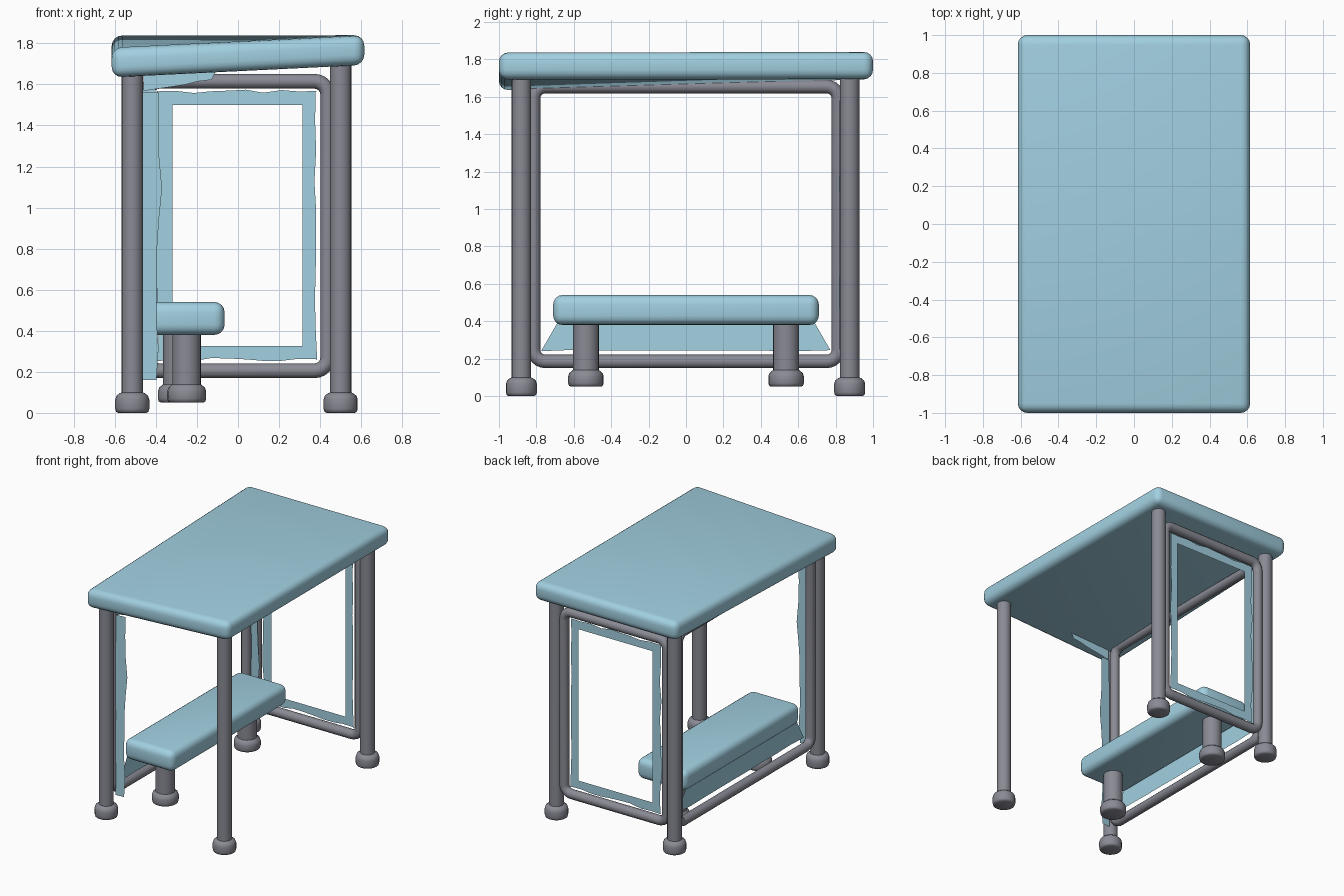
import bpy, bmesh, math, random
from mathutils import Vector

if "Cube" in bpy.data.objects:
    bpy.data.objects.remove(bpy.data.objects["Cube"])

random.seed(4)


def material(name, rgb):
    m = bpy.data.materials.new(name)
    m.diffuse_color = (*rgb, 1)
    m.use_nodes = True
    m.node_tree.nodes["Principled BSDF"].inputs["Base Color"].default_value = m.diffuse_color
    return m


TEAL = material("pale teal", (0.36, 0.63, 0.75))
GREY = material("steel grey", (0.25, 0.255, 0.295))


def finish(name, bm, mat, smooth=True):
    bmesh.ops.recalc_face_normals(bm, faces=bm.faces)
    mesh = bpy.data.meshes.new(name)
    bm.to_mesh(mesh)
    bm.free()
    mesh.materials.append(mat)
    ob = bpy.data.objects.new(name, mesh)
    bpy.context.collection.objects.link(ob)
    if smooth:
        bpy.ops.object.select_all(action='DESELECT')
        bpy.context.view_layer.objects.active = ob
        ob.select_set(True)
        bpy.ops.object.shade_smooth_by_angle(angle=math.radians(50))
    return ob


def slab(name, size, centre, radius, drop=None):
    """Rounded slab; drop(x, y) lowers its corners."""
    bm = bmesh.new()
    bmesh.ops.create_cube(bm, size=1)
    for v in bm.verts:
        v.co = Vector(a * b for a, b in zip(v.co, size))
    bmesh.ops.bevel(bm, geom=bm.edges[:], offset=radius, segments=4,
                    profile=0.5, affect='EDGES')
    if drop:
        for v in bm.verts:
            v.co.z -= drop(v.co.x / size[0] + 0.5, v.co.y / size[1] + 0.5)
    ob = finish(name, bm, TEAL)
    ob.location = centre
    return ob


def turned(name, profile, x, y, sides=20):
    """Closed solid of revolution from (radius, height) points."""
    bm = bmesh.new()
    rings = [[bm.verts.new((x + r * math.cos(a), y + r * math.sin(a), z))
              for a in (2 * math.pi * i / sides for i in range(sides))]
             for r, z in profile]
    for lo, hi in zip(rings, rings[1:]):
        for i in range(sides):
            j = (i + 1) % sides
            bm.faces.new((lo[i], lo[j], hi[j], hi[i]))
    bm.faces.new(rings[0])
    bm.faces.new(rings[-1])
    return finish(name, bm, GREY)


def leg(name, x, y, r, foot_r, z0, z1, foot_h):
    turned(name, [(foot_r - 0.015, z0), (foot_r - 0.004, z0 + 0.006),
                  (foot_r, z0 + 0.02), (foot_r, z0 + foot_h - 0.03),
                  (foot_r - 0.006, z0 + foot_h - 0.012),
                  (foot_r - 0.02, z0 + foot_h),
                  (r, z0 + foot_h + 0.004), (r, z1)], x, y)


def tube_frame(name, place, half, z0, z1, r=0.036, corner=0.065, sides=12):
    """Rounded rectangular tube loop; place(u, w, n) maps into the world."""
    path = []
    for k, (su, top) in enumerate(((1, 1), (-1, 1), (-1, 0), (1, 0))):
        cu = su * (half - corner)
        cz = z1 - corner if top else z0 + corner
        for i in range(7):
            path.append((cu, cz, math.pi / 2 * (k + i / 6)))
    bm = bmesh.new()
    rings = []
    for cu, cz, a in path:
        ring = []
        for i in range(sides):
            b = 2 * math.pi * i / sides
            d = corner + r * math.cos(b)
            ring.append(bm.verts.new(place(cu + d * math.cos(a),
                                           cz + d * math.sin(a), r * math.sin(b))))
        rings.append(ring)
    for p, q in zip(rings, rings[1:] + rings[:1]):
        for i in range(sides):
            j = (i + 1) % sides
            bm.faces.new((p[i], p[j], q[j], q[i]))
    finish(name, bm, GREY)


def strip(name, a0, a1, b0, b1, n=9, jag=0.008, jag_b=0.0):
    """Thin sheet from edge a0-a1 to edge b0-b1; jag values roughen each edge."""
    a0, a1, b0, b1 = map(Vector, (a0, a1, b0, b1))
    bm = bmesh.new()
    rows = []
    for i in range(n + 1):
        p, q = a0.lerp(a1, i / n), b0.lerp(b1, i / n)
        across = (q - p).normalized()
        rows.append((bm.verts.new(p + across * random.uniform(0, jag)),
                     bm.verts.new(q + across * random.uniform(-jag_b, jag_b))))
    for (p, q), (s, t) in zip(rows, rows[1:]):
        bm.faces.new((p, q, t, s))
    finish(name, bm, TEAL, smooth=False)


# Roof, sagging at the front left corner
slab("roof", (1.23, 2.0, 0.145), (0, 0, 1.767), 0.05,
     drop=lambda u, v: 0.062 * (1 - u) * (1 - v))

# Corner posts with round feet
for sx, x in (("left", -0.515), ("right", 0.50)):
    for sy, y in (("front", -0.88), ("back", 0.875)):
        leg(f"{sy}_{sx}_post", x, y, 0.052, 0.083, 0, 1.73, 0.095)

# Tubular frames on the long left side and the back end
tube_frame("long_side_frame", lambda u, w, n: (-0.50 + n, u, w), 0.815, 0.185, 1.655)
tube_frame("end_frame", lambda u, w, n: (u - 0.005, 0.87 + n, w), 0.442, 0.205, 1.615)

# Bench with two footed legs
slab("bench_seat", (0.425, 1.42, 0.16), (-0.2775, 0, 0.46), 0.05)
for name, x, y in (("front", -0.25, -0.535), ("back", -0.295, 0.535)):
    leg(f"bench_{name}_leg", x, y, 0.07, 0.095, 0.05, 0.41, 0.085)


# Remaining pane border in the end frame
def ring_corners(xa, xb, z0, z1, y):
    return [(xa, y, z0), (xb, y, z0), (xb, y, z1), (xa, y, z1)]


outer = ring_corners(-0.40, 0.39, 0.25, 1.575, 0.87)
inner = ring_corners(-0.32, 0.315, 0.325, 1.50, 0.87)
for i, part in enumerate(("bottom", "right", "top", "left")):
    j = (i + 1) % 4
    strip(f"end_pane_{part}", outer[i], outer[j], inner[i], inner[j], jag=0.02)

# Remaining pane border in the long side frame
strip("side_pane_bottom", (-0.47, -0.775, 0.24), (-0.47, 0.775, 0.24),
      (-0.475, -0.66, 0.44), (-0.475, 0.66, 0.44))
strip("side_pane_front", (-0.47, -0.835, 0.16), (-0.47, -0.835, 1.56),
      (-0.385, -0.83, 0.16), (-0.385, -0.83, 1.56), jag_b=0.015)
strip("side_pane_back", (-0.47, 0.83, 0.25), (-0.47, 0.83, 1.58),
      (-0.40, 0.82, 0.25), (-0.40, 0.82, 1.58), jag_b=0.015)
strip("side_pane_top_flap", (-0.46, -0.84, 1.56), (-0.13, -0.84, 1.62),
      (-0.46, -0.84, 1.65), (-0.11, -0.84, 1.66), n=5)
